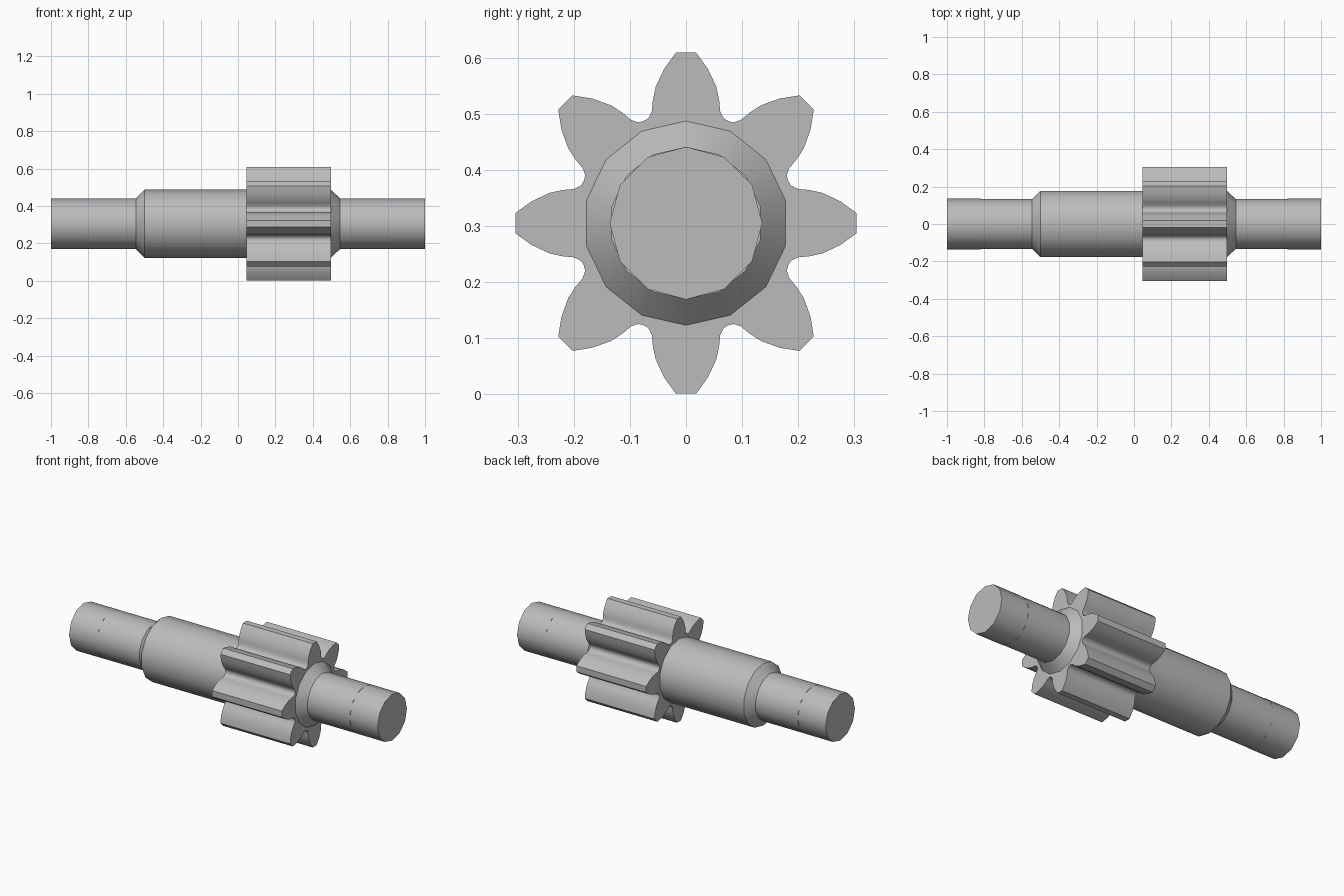
import bpy, bmesh
from math import sin, cos, pi, radians, atan2, hypot

cube = bpy.data.objects.get("Cube")
if cube:
    bpy.data.objects.remove(cube, do_unlink=True)

AXIS_Z = 0.305

steel = bpy.data.materials.new("plain grey steel")
steel.use_nodes = True
GREY = (0.5, 0.5, 0.5, 1)
steel.diffuse_color = GREY
steel.node_tree.nodes["Principled BSDF"].inputs["Base Color"].default_value = GREY


def ring(count, radius):
    """Polygon around the axis as (angle from top, radius)."""
    return [(2 * pi * i / count, radius) for i in range(count)]


def loft(name, sections):
    """Skin (x, polar ring) sections along x and cap both ends."""
    bm = bmesh.new()
    loops = [[bm.verts.new((x, r * sin(a), AXIS_Z + r * cos(a))) for a, r in pts]
             for x, pts in sections]
    for lo, hi in zip(loops, loops[1:]):
        for i in range(len(lo)):
            j = (i + 1) % len(lo)
            bm.faces.new((lo[i], lo[j], hi[j], hi[i]))
    bm.faces.new(loops[0])
    bm.faces.new(loops[-1])
    bmesh.ops.recalc_face_normals(bm, faces=bm.faces)
    mesh = bpy.data.meshes.new(name)
    bm.to_mesh(mesh)
    bm.free()
    mesh.materials.append(steel)
    obj = bpy.data.objects.new(name, mesh)
    bpy.context.collection.objects.link(obj)
    bpy.ops.object.select_all(action="DESELECT")
    obj.select_set(True)
    bpy.context.view_layer.objects.active = obj
    bpy.ops.object.shade_smooth_by_angle(angle=radians(35))
    return obj


# Stepped shaft with a chamfered collar
SHAFT_R, COLLAR_R = 0.136, 0.182
steps = [(-0.82, SHAFT_R), (-0.545, SHAFT_R), (-0.5, COLLAR_R),
         (0.497, COLLAR_R), (0.545, SHAFT_R), (0.82, SHAFT_R)]
loft("shaft_and_collar", [(x, ring(14, r)) for x, r in steps])

# Shaft ends
for name, side in (("right_shaft_end", -1), ("left_shaft_end", 1)):
    loft(name, [(side * x, ring(12, SHAFT_R)) for x in (0.82, 1.0)])

# Gear: half a tooth from tip to root, mirrored and repeated
TEETH = 8
flank = [(0.018, 0.304), (0.039, 0.275), (0.054, 0.243), (0.059, 0.220),
         (0.061, 0.199), (0.067, 0.187)]
half = [(atan2(y, z), hypot(y, z)) for y, z in flank]
valley = [(pi / TEETH, 0.197)]
tooth = [(-a, r) for a, r in reversed(half)] + half + valley
outline = [(a + 2 * pi * t / TEETH, r) for t in range(TEETH) for a, r in tooth]
loft("gear", [(0.045, outline), (0.497, outline)])
